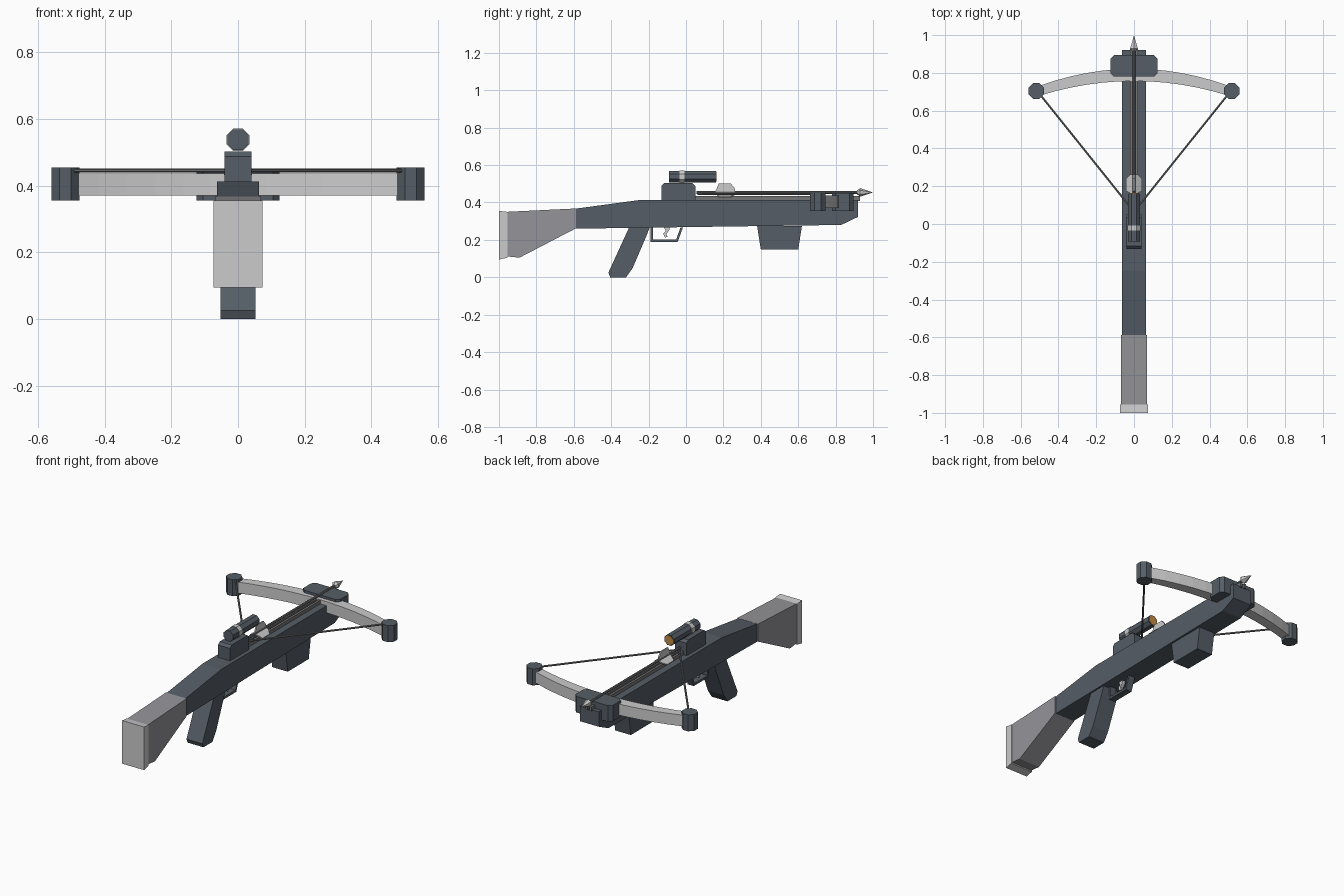
import bpy, bmesh, math
from mathutils import Vector

if "Cube" in bpy.data.objects:
    bpy.data.objects.remove(bpy.data.objects["Cube"])


def material(name, rgb):
    m = bpy.data.materials.new(name)
    m.diffuse_color = (*rgb, 1)
    m.use_nodes = True
    m.node_tree.nodes["Principled BSDF"].inputs["Base Color"].default_value = m.diffuse_color
    return m


DARK = material("dark slate", (0.09, 0.11, 0.133))
LIGHT = material("light grey", (0.60, 0.60, 0.60))
STOCK = material("mid grey", (0.30, 0.295, 0.315))
STEEL = material("steel grey", (0.18, 0.18, 0.18))
AMBER = material("amber glass", (0.55, 0.26, 0.06))


def finish(name, bm, mat):
    bmesh.ops.recalc_face_normals(bm, faces=bm.faces)
    me = bpy.data.meshes.new(name)
    bm.to_mesh(me)
    bm.free()
    me.materials.append(mat)
    ob = bpy.data.objects.new(name, me)
    bpy.context.collection.objects.link(ob)
    return ob


def extrude(name, pts, depth, mat):
    """Closed polygon of 3D points, pushed along depth."""
    bm = bmesh.new()
    f = bm.faces.new([bm.verts.new(p) for p in pts])
    r = bmesh.ops.extrude_face_region(bm, geom=[f])
    bmesh.ops.translate(bm, vec=depth, verts=[v for v in r["geom"] if isinstance(v, bmesh.types.BMVert)])
    return finish(name, bm, mat)


def side(name, yz, half, mat):
    """Side profile in y, z with the given half width."""
    return extrude(name, [(-half, y, z) for y, z in yz], (2 * half, 0, 0), mat)


def plan(name, xy, z0, z1, mat):
    """Plan profile in x, y between two heights."""
    return extrude(name, [(x, y, z0) for x, y in xy], (0, 0, z1 - z0), mat)


def rod(name, a, b, r0, r1, sides, mat, turn=0.0):
    a, b = Vector(a), Vector(b)
    d = b - a
    bm = bmesh.new()
    bmesh.ops.create_cone(bm, cap_ends=True, segments=sides, radius1=r0, radius2=r1, depth=d.length)
    for v in bm.verts:
        x, y = v.co.x, v.co.y
        v.co.x = x * math.cos(turn) - y * math.sin(turn)
        v.co.y = x * math.sin(turn) + y * math.cos(turn)
    bm.transform(d.to_track_quat('Z', 'Y').to_matrix().to_4x4())
    bmesh.ops.translate(bm, vec=(a + b) / 2, verts=bm.verts)
    return finish(name, bm, mat)


EIGHTH = math.pi / 8

# Main body, stock and butt plate
side("body", [(-0.59, 0.26), (-0.59, 0.367), (-0.25, 0.413), (0.92, 0.413),
              (0.92, 0.323), (0.83, 0.28)], 0.063, DARK)
side("stock", [(-0.588, 0.262), (-0.588, 0.368), (-0.96, 0.35),
               (-0.96, 0.112), (-0.89, 0.105)], 0.069, STOCK)
side("butt_plate", [(-1, 0.095), (-1, 0.355), (-0.955, 0.35), (-0.955, 0.105)], 0.073, LIGHT)

# Grips
side("rear_grip", [(-0.305, 0.265), (-0.195, 0.265), (-0.21, 0.225), (-0.285, 0.05),
                   (-0.32, 0.0), (-0.405, 0.0), (-0.415, 0.025)], 0.053, DARK)
side("front_grip", [(0.38, 0.275), (0.62, 0.275), (0.60, 0.148), (0.40, 0.148)], 0.052, DARK)

# Trigger and its guard
side("trigger_guard", [(-0.19, 0.265), (-0.19, 0.188), (-0.045, 0.188), (-0.017, 0.265),
                       (-0.03, 0.265), (-0.053, 0.201), (-0.177, 0.201), (-0.177, 0.265)], 0.02, DARK)
side("trigger", [(-0.12, 0.27), (-0.085, 0.27), (-0.09, 0.25), (-0.105, 0.232), (-0.098, 0.216),
                 (-0.112, 0.213), (-0.122, 0.232), (-0.108, 0.25)], 0.01, LIGHT)

# Sight mount, tube, ring and lens
side("sight_mount", [(-0.132, 0.41), (-0.132, 0.488), (-0.117, 0.503), (0.035, 0.503),
                     (0.05, 0.488), (0.05, 0.41)], 0.04, DARK)
rod("sight_tube", (0, -0.092, 0.538), (0, 0.16, 0.538), 0.034, 0.034, 8, DARK, EIGHTH)
rod("sight_ring", (0, -0.035, 0.538), (0, -0.008, 0.538), 0.037, 0.037, 8, LIGHT, EIGHTH)
rod("sight_lens", (0, 0.158, 0.538), (0, 0.163, 0.538), 0.029, 0.029, 8, AMBER, EIGHTH)

# Twin rails with a groove between
for s in (-1, 1):
    bar = [(s * 0.006, 0.05), (s * 0.02, 0.05), (s * 0.02, 0.93), (s * 0.006, 0.93)]
    plan("rail", bar, 0.408, 0.434, STEEL)

# Bolt with three fins
rod("bolt_shaft", (0, 0.055, 0.454), (0, 0.94, 0.454), 0.0075, 0.0075, 8, STEEL)
rod("bolt_head", (0, 0.93, 0.454), (0, 1.0, 0.454), 0.023, 0.0, 6, LIGHT)
rod("bolt_head_base", (0, 0.915, 0.454), (0, 0.931, 0.454), 0.01, 0.023, 6, LIGHT)
for k in range(3):
    a = math.pi / 2 + k * math.tau / 3
    out = Vector((math.cos(a), 0, math.sin(a)))
    across = Vector((-out.z, 0, out.x)) * 0.008
    fin = [(0.155, 0), (0.175, 0.047), (0.24, 0.047), (0.262, 0.02), (0.262, 0)]
    pts = [out * r + Vector((0, y, 0.454)) - across / 2 for y, r in fin]
    extrude("bolt_fin", pts, across, LIGHT)

# Curved bow limb
N = 12
xs = [-0.5 + i / N for i in range(N + 1)]
front = [(x, 0.822 - 0.36 * x * x) for x in xs]
rear = [(x, 0.757 - 0.31 * x * x) for x in reversed(xs)]
plan("bow_limb", front + rear, 0.37, 0.437, LIGHT)

# Central clamp with cut corners
c, w, y0, y1 = 0.02, 0.125, 0.78, 0.895
plan("bow_clamp", [(-w + c, y0), (w - c, y0), (w, y0 + c), (w, y1 - c),
                   (w - c, y1), (-w + c, y1), (-w, y1 - c), (-w, y0 + c)], 0.355, 0.452, DARK)

# Limb tips and string
for s in (-1, 1):
    rod("limb_tip", (s * 0.518, 0.704, 0.355), (s * 0.518, 0.704, 0.454), 0.045, 0.045, 8, DARK, EIGHTH)
    rod("bow_string", (s * 0.505, 0.695, 0.445), (0, 0.065, 0.445), 0.006, 0.006, 6, STEEL)
